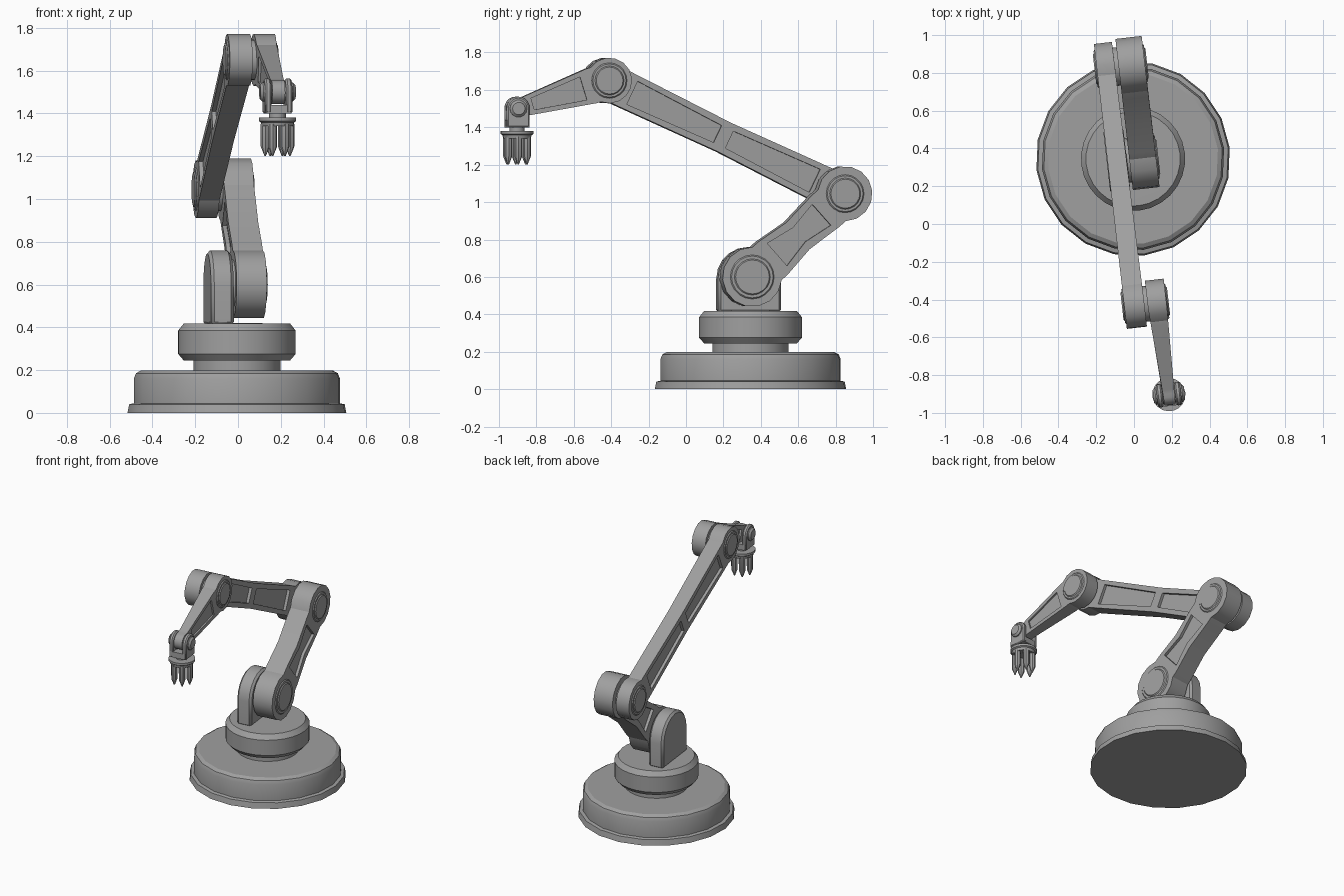
import bpy, bmesh, math
from mathutils import Matrix, Vector

if "Cube" in bpy.data.objects:
    bpy.data.objects.remove(bpy.data.objects["Cube"], do_unlink=True)

metal = bpy.data.materials.new("plain_grey")
metal.use_nodes = True
GREY = (0.35, 0.35, 0.35, 1)
metal.diffuse_color = GREY
metal.node_tree.nodes["Principled BSDF"].inputs["Base Color"].default_value = GREY

# The whole arm is swivelled slightly about the base axis
SWIVEL = Matrix.Translation((-0.005, 0.345, 0)) @ Matrix.Rotation(math.radians(6.6), 4, 'Z')


def finish(name, bm, smooth=True):
    bmesh.ops.remove_doubles(bm, verts=bm.verts, dist=1e-5)
    bmesh.ops.recalc_face_normals(bm, faces=bm.faces)
    bm.transform(SWIVEL)
    mesh = bpy.data.meshes.new(name)
    bm.to_mesh(mesh)
    bm.free()
    mesh.materials.append(metal)
    ob = bpy.data.objects.new(name, mesh)
    bpy.context.collection.objects.link(ob)
    bpy.ops.object.select_all(action='DESELECT')
    ob.select_set(True)
    bpy.context.view_layer.objects.active = ob
    if smooth:
        bpy.ops.object.shade_smooth_by_angle(angle=math.radians(25))
    return ob


def lathe(name, profile, sides, x=0, y=0):
    """Revolve (radius, z) points about a vertical axis."""
    bm = bmesh.new()
    verts = [bm.verts.new((r, 0, z)) for r, z in profile]
    edges = [bm.edges.new(pair) for pair in zip(verts, verts[1:])]
    bmesh.ops.spin(bm, geom=verts + edges, axis=(0, 0, 1), cent=(0, 0, 0),
                   angle=math.tau, steps=sides, use_duplicate=False)
    bm.transform(Matrix.Translation((x, y, 0)))
    return finish(name, bm)


def slab(name, outline, sides_x, smooth=True):
    """Extrude a (y, z) outline across x; sides_x gives both x limits per point."""
    bm = bmesh.new()
    a, b = [[bm.verts.new((sides_x(i)[k], y, z)) for i, (y, z) in enumerate(outline)]
            for k in (0, 1)]
    bm.faces.new(a)
    bm.faces.new(b[::-1])
    n = len(a)
    for i in range(n):
        j = (i + 1) % n
        bm.faces.new((a[i], b[i], b[j], a[j]))
    return finish(name, bm, smooth)


def pin(name, centre, x0, x1, radius, sides=20, chamfer=0.006):
    """Horizontal joint disc with chamfered rims."""
    bm = bmesh.new()
    bmesh.ops.create_cone(bm, cap_ends=True, segments=sides, radius1=radius,
                          radius2=radius, depth=x1 - x0)
    rims = [e for e in bm.edges if abs(e.verts[0].co.z - e.verts[1].co.z) < 1e-5]
    bmesh.ops.bevel(bm, geom=rims, offset=chamfer, segments=1, affect='EDGES')
    bm.transform(Matrix.Translation(((x0 + x1) / 2, *centre)) @ Matrix.Rotation(math.pi / 2, 4, 'Y'))
    return finish(name, bm)


def arch(name, x0, x1, y, z0, zc, r, bevel):
    """Upright plate with a round top."""
    pts = [(y - r, z0), (y + r, z0)]
    pts += [(y + r * math.cos(k * math.pi / 10), zc + r * math.sin(k * math.pi / 10))
            for k in range(11)]
    ob = slab(name, pts, lambda i: (x0, x1))
    mod = ob.modifiers.new("soft_edge", 'BEVEL')
    mod.width = bevel
    mod.segments = 1
    mod.angle_limit = math.radians(40)
    return ob


def link(name, start, end, r0, r1, waist, x_start, x_end, panels, depth=0.02):
    """Arm link: two round ends, a waisted beam, recessed panels on both sides."""
    p, q = Vector(start), Vector(end)
    length = (q - p).length
    d = (q - p) / length
    n = Vector((-d.y, d.x))

    def place(ts):
        return [tuple(p + d * t + n * s) for t, s in ts]

    def limits(t):
        f = min(max(t / length, 0), 1)
        return [a + (b - a) * f for a, b in zip(x_start, x_end)]

    def arc(cx, r, w, flip):
        a0 = math.asin(min(w / r, 0.95))
        steps = 11
        out = []
        for k in range(steps + 1):
            a = a0 + (math.tau - 2 * a0) * k / steps
            out.append((cx + flip * r * math.cos(a), flip * r * math.sin(a)))
        return out

    # outline runs round the start, along the lower edge, round the end, and back
    ts = arc(0, r0, waist[0][1], 1)
    ts += [(t, -w) for t, w in waist]
    ts += arc(length, r1, waist[-1][1], -1)
    ts += [(t, w) for t, w in reversed(waist)]
    beam = slab(name, place(ts), lambda i: limits(ts[i][0]))

    for panel in panels:
        cut = [(t, -w) for t, w in panel] + [(t, w) for t, w in reversed(panel)]
        for side, sign in ((0, -1), (1, 1)):
            def cut_x(i):
                face = limits(cut[i][0])[side]
                return (face - sign * depth, face + sign * 0.05)
            cutter = slab("panel_cutter", place(cut), cut_x, False)
            cutter.hide_render = True
            bpy.context.view_layer.objects.active = beam
            mod = beam.modifiers.new("panel", 'BOOLEAN')
            mod.operation = 'DIFFERENCE'
            mod.solver = 'EXACT'
            mod.object = cutter
            bpy.ops.object.modifier_apply(modifier=mod.name)
            bpy.data.objects.remove(cutter, do_unlink=True)
    return beam


# Base and turntable
lathe("base", [(0, 0), (0.515, 0), (0.507, 0.04), (0.485, 0.045), (0.485, 0.16),
               (0.475, 0.185), (0.452, 0.198), (0, 0.2)], 20)
lathe("base_neck", [(0, 0.19), (0.205, 0.19), (0.205, 0.26), (0, 0.26)], 24)
lathe("turntable", [(0, 0.245), (0.25, 0.245), (0.276, 0.275), (0.276, 0.385),
                    (0.25, 0.418), (0, 0.42)], 28)

# Joint centres as (y, z)
shoulder, elbow = (-0.005, 0.6), (0.495, 1.045)
wrist, grip = (-0.77, 1.65), (-1.262, 1.5)

arch("shoulder_bracket", -0.14, -0.033, 0, 0.41, 0.59, 0.17, 0.014)

# Arm links
link("lower_arm", shoulder, elbow, 0.16, 0.147,
     [(0.15, 0.118), (0.33, 0.095), (0.53, 0.112)], (-0.02, 0.122), (-0.02, 0.12),
     [[(0.18, 0.08), (0.34, 0.05), (0.5, 0.075)]])
link("upper_arm", elbow, wrist, 0.135, 0.122,
     [(0.12, 0.1), (0.7, 0.085), (1.3, 0.098)], (-0.136, -0.04), (-0.136, -0.029),
     [[(0.16, 0.068), (0.67, 0.05)], [(0.74, 0.05), (1.25, 0.068)]])
link("wrist_arm", wrist, grip, 0.122, 0.056,
     [(0.1, 0.096), (0.47, 0.052)], (-0.012, 0.088), (0.015, 0.075),
     [[(0.145, 0.064), (0.43, 0.032)]], 0.012)

# Joint discs: a wide collar with a smaller raised cap
for label, centre, x0, x1, r in (("shoulder", shoulder, -0.05, 0.128, 0.118),
                                 ("elbow", elbow, -0.142, 0.126, 0.102),
                                 ("wrist", wrist, -0.142, 0.094, 0.095)):
    pin(label + "_collar", centre, x0, x1, r)
    pin(label + "_cap", centre, x0 - 0.006, x1 + 0.006, r * 0.82)

# Gripper clevis
gx, gy = 0.045, grip[0]
for label, s in (("right", -1), ("left", 1)):
    inner, outer = gx + s * 0.034, gx + s * 0.064
    arch(label + "_clevis_ear", min(inner, outer), max(inner, outer),
         gy, 1.4, 1.502, 0.062, 0.008)
pin("clevis_pin", grip, gx - 0.083, gx + 0.083, 0.046, 14, 0.012)
slab("clevis_base", [(gy - 0.06, 1.4), (gy + 0.06, 1.4), (gy + 0.06, 1.44), (gy - 0.06, 1.44)],
     lambda i: (gx - 0.06, gx + 0.06))

# Gripper head and pointed fingers
lathe("gripper_neck", [(0, 1.36), (0.04, 1.36), (0.04, 1.41), (0, 1.41)], 16, gx, gy)
lathe("gripper_head", [(0, 1.34), (0.074, 1.34), (0.078, 1.358), (0.088, 1.364),
                       (0.088, 1.38), (0, 1.382)], 18, gx, gy)
for k in range(6):
    a = k * math.tau / 6
    lathe("finger_%d" % (k + 1), [(0, 1.35), (0.021, 1.35), (0.021, 1.245), (0.004, 1.202), (0, 1.2)],
          8, gx + 0.058 * math.cos(a), gy + 0.058 * math.sin(a))
